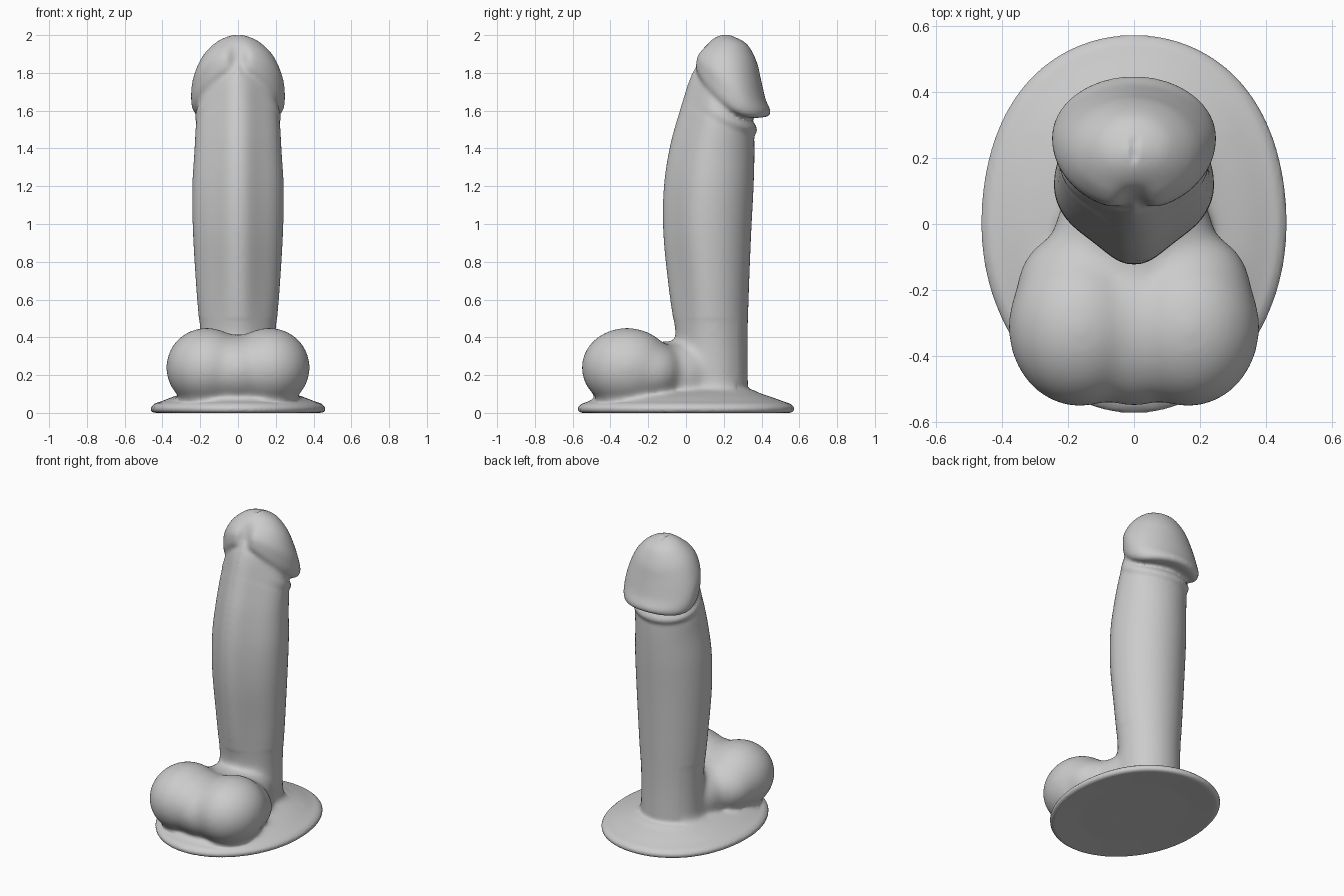
import bpy, bmesh, math
from mathutils import Vector

if "Cube" in bpy.data.objects:
    bpy.data.objects.remove(bpy.data.objects["Cube"])

N = 96
bm = bmesh.new()


def skin(rings):
    """Closed loft through equal-length rings of points."""
    loops = [[bm.verts.new(p) for p in r] for r in rings]
    for a, b in zip(loops, loops[1:]):
        for i in range(N):
            j = (i + 1) % N
            bm.faces.new((a[i], a[j], b[j], b[i]))
    bm.faces.new(loops[0][::-1])
    bm.faces.new(loops[-1])


def catmull(rows, steps):
    out = []
    for i in range(len(rows) - 1):
        p = [rows[max(0, min(len(rows) - 1, i + k))] for k in (-1, 0, 1, 2)]
        for s in range(steps):
            t = s / steps
            out.append([0.5 * (2 * b + (c - a) * t + (2 * a - 5 * b + 4 * c - d) * t * t
                               + (3 * b - a - 3 * c + d) * t ** 3) for a, b, c, d in zip(*p)])
    return out + [rows[-1]]


def tilted_ring(fy, fz, by, bz, w, ridge, sag):
    """Ring through a front and a back point; ridge > 0 bulges the front, < 0 notches it."""
    f, b = Vector((0, fy, fz)), Vector((0, by, bz))
    c, half = (f + b) / 2, (b - f) / 2
    d = half.normalized()
    pts = []
    for i in range(N):
        a = 2 * math.pi * i / N
        x, k = w * math.sin(a), -math.cos(a)
        p = c + half * k
        p.x = x
        if k < 0:
            width = 0.1 if ridge > 0 else 0.045
            p += d * ridge * (-k - math.exp(-abs(x / width) ** 2.5))
        p.z -= sag * abs(math.sin(a)) ** (0.65 if k < 0 else 2)
        pts.append(p)
    return pts


def ellipsoid(c, r):
    new = bmesh.ops.create_uvsphere(bm, u_segments=48, v_segments=32, radius=1)["verts"]
    for v in new:
        v.co = Vector([c[k] + r[k] * v.co[k] for k in range(3)])


# shaft and head: front y, z, back y, z, half width, ridge, sag
rows = [
    (-0.05, 0.05, 0.33, 0.05, 0.20, 0.0, 0),
    (-0.05, 0.35, 0.325, 0.35, 0.197, 0.02, 0),
    (-0.09, 0.65, 0.333, 0.65, 0.22, 0.05, 0),
    (-0.12, 0.95, 0.345, 0.95, 0.238, 0.05, 0),
    (-0.117, 1.20, 0.357, 1.18, 0.242, 0.05, 0),
    (-0.083, 1.42, 0.362, 1.34, 0.231, 0.05, 0),
    (-0.03, 1.61, 0.362, 1.44, 0.224, 0.045, 0.015),
    (-0.015, 1.66, 0.362, 1.465, 0.221, 0.045, 0.025),
    (0.0, 1.71, 0.377, 1.495, 0.227, 0.045, 0.035),
    (0.015, 1.755, 0.37, 1.52, 0.221, 0.04, 0.045),
    (0.033, 1.80, 0.352, 1.55, 0.213, 0.03, 0.06),
    (0.05, 1.83, 0.362, 1.567, 0.214, 0.01, 0.08),
    (0.064, 1.85, 0.425, 1.567, 0.238, -0.025, 0.09),
    (0.075, 1.865, 0.448, 1.595, 0.248, -0.04, 0.075),
    (0.085, 1.89, 0.422, 1.66, 0.243, -0.04, 0.035),
    (0.10, 1.925, 0.398, 1.76, 0.21, -0.022, 0.005),
    (0.118, 1.957, 0.374, 1.86, 0.167, -0.005, 0),
    (0.147, 1.982, 0.325, 1.95, 0.107, 0, 0),
    (0.18, 1.998, 0.255, 1.992, 0.045, 0, 0),
    (0.21, 2.003, 0.23, 2.002, 0.012, 0, 0),
]
skin([tilted_ring(*r) for r in catmull(rows, 5)])

# paired front lobes with fillers joining them to the shaft
for s in (-1, 1):
    ellipsoid((0.165 * s, -0.312, 0.24), (0.217, 0.243, 0.212))
    ellipsoid((0.145 * s, -0.19, 0.22), (0.21, 0.18, 0.165))
    ellipsoid((0.085 * s, -0.05, 0.2), (0.16, 0.2, 0.165))
ellipsoid((0, -0.31, 0.225), (0.22, 0.243, 0.19))
ellipsoid((0, -0.1, 0.2), (0.2, 0.2, 0.18))

# oval foot with a rounded rim, rising to the shaft: half x, half y, centre y, z
foot = [(0.05, 0.06, 0, 0.012), (0.3, 0.37, 0, 0.009), (0.445, 0.555, 0, 0.0),
        (0.456, 0.567, 0, 0.004), (0.463, 0.573, 0, 0.018), (0.46, 0.57, 0, 0.034),
        (0.44, 0.55, 0, 0.05), (0.40, 0.51, 0, 0.063), (0.35, 0.45, 0, 0.085),
        (0.28, 0.34, 0.05, 0.105), (0.22, 0.25, 0.11, 0.12), (0.17, 0.17, 0.14, 0.13)]
rings = []
for rx, ry, cy, z in foot:
    ring = []
    for i in range(N):
        a = 2 * math.pi * i / N
        s = math.sin(a)
        fuller = 1 + 0.1 * max(0, s) ** 2 if s < 0.98 else 1.1
        ring.append((rx * math.cos(a) * fuller, cy + ry * s, z))
    rings.append(ring)
skin(rings)
bmesh.ops.recalc_face_normals(bm, faces=bm.faces)

mesh = bpy.data.meshes.new("body")
bm.to_mesh(mesh)
bm.free()
body = bpy.data.objects.new("body", mesh)
bpy.context.collection.objects.link(body)
bpy.context.view_layer.objects.active = body
body.select_set(True)

# fuse the parts into one skin
m = body.modifiers.new("fuse", "REMESH")
m.mode = "VOXEL"
m.voxel_size = 0.01
bpy.ops.object.modifier_apply(modifier=m.name)

# soften the joins, more strongly near the foot, and press in the tip slit
bm = bmesh.new()
bm.from_mesh(body.data)


def relax(verts, times):
    for _ in range(times):
        bmesh.ops.smooth_vert(bm, verts=verts, factor=0.5, use_axis_x=True,
                              use_axis_y=True, use_axis_z=True)


relax([v for v in bm.verts if v.co.z > 0.04], 3)
relax([v for v in bm.verts if 0.06 < v.co.z < 0.5 and v.co.y < 0.27], 45)
for v in bm.verts:
    if v.co.z > 1.9:
        along = math.exp(-((v.co.y - 0.225) / 0.035) ** 4)
        v.co.z -= 0.015 * along * math.exp(-(v.co.x / 0.007) ** 2)
bm.to_mesh(body.data)
bm.free()
bpy.ops.object.shade_smooth()
